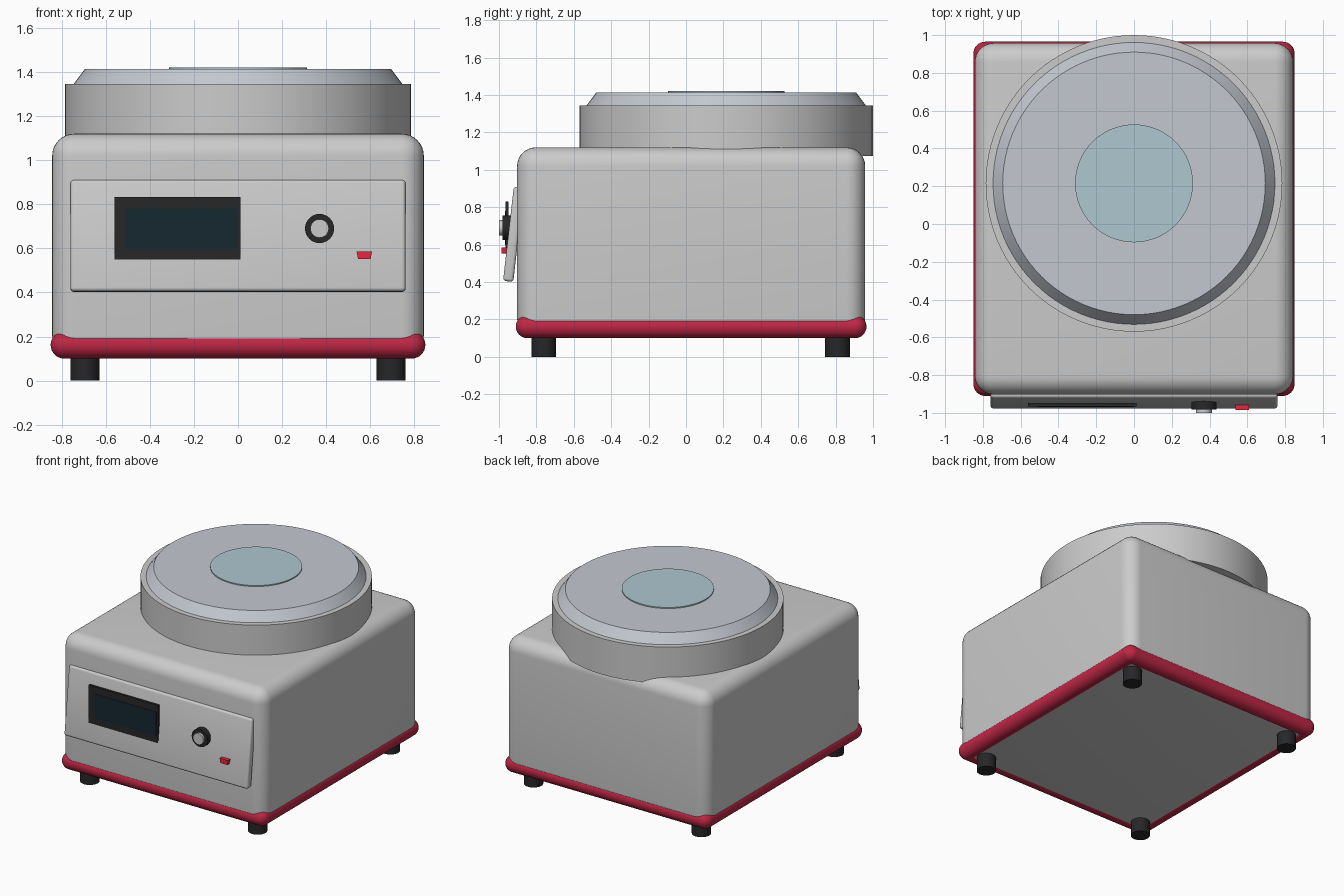
import bpy, bmesh, math
from mathutils import Vector, Matrix

if "Cube" in bpy.data.objects:
    bpy.data.objects.remove(bpy.data.objects["Cube"])

def mat(name, r, g, b):
    m = bpy.data.materials.new(name)
    m.diffuse_color = (r, g, b, 1)
    m.use_nodes = True
    m.node_tree.nodes["Principled BSDF"].inputs["Base Color"].default_value = m.diffuse_color
    return m

RED = mat("red", 0.52, 0.02, 0.06)
BLACK = mat("black", 0.02, 0.02, 0.022)
SCREEN = mat("screen", 0.008, 0.02, 0.03)
PALE = mat("pale_grey", 0.75, 0.76, 0.78)
LID = mat("lid_grey", 0.55, 0.58, 0.63)
GLASS = mat("glass", 0.42, 0.57, 0.63)
BUTTON = mat("button_red", 0.8, 0.02, 0.05)

def finish(bm, name, material=None):
    bmesh.ops.recalc_face_normals(bm, faces=bm.faces)
    me = bpy.data.meshes.new(name)
    bm.to_mesh(me)
    bm.free()
    ob = bpy.data.objects.new(name, me)
    bpy.context.collection.objects.link(ob)
    if material:
        me.materials.append(material)
    bpy.ops.object.select_all(action='DESELECT')
    ob.select_set(True)
    bpy.context.view_layer.objects.active = ob
    bpy.ops.object.shade_smooth_by_angle(angle=math.radians(30))
    return ob

def box(name, lo, hi, bevel=0, segs=4, material=None):
    """Box between two corners, with optional rounded edges; origin at its centre."""
    lo, hi = Vector(lo), Vector(hi)
    bm = bmesh.new()
    bmesh.ops.create_cube(bm, size=1, matrix=Matrix.Diagonal((hi - lo).to_4d()))
    if bevel:
        bmesh.ops.bevel(bm, geom=bm.edges[:], offset=bevel, segments=segs,
                        profile=0.5, affect='EDGES')
    ob = finish(bm, name, material)
    ob.location = (lo + hi) / 2
    return ob

def tube(name, a, b, r1, r2=None, segs=32, material=None):
    """Capped cylinder or cone from a to b."""
    a, b = Vector(a), Vector(b)
    d = b - a
    m = Matrix.Translation((a + b) / 2) @ d.to_track_quat('Z', 'Y').to_matrix().to_4x4()
    bm = bmesh.new()
    bmesh.ops.create_cone(bm, cap_ends=True, segments=segs, radius1=r1,
                          radius2=r1 if r2 is None else r2, depth=d.length, matrix=m)
    return finish(bm, name, material)

# rounded housing
box("housing", (-0.843, -0.903, 0.104), (0.843, 0.958, 1.12), 0.1, 8)

# red bumper rail around the bottom, with round corners
r, z = 0.062, 0.162
X, Y0, Y1 = 0.85 - r, -0.91 + r, 0.965 - r
corners = [(-X, Y0, z), (X, Y0, z), (X, Y1, z), (-X, Y1, z)]
for i, c in enumerate(corners):
    tube(f"bumper_rail_{i}", c, corners[(i + 1) % 4], r, material=RED)
    bm = bmesh.new()
    bmesh.ops.create_uvsphere(bm, u_segments=32, v_segments=16, radius=r,
                              matrix=Matrix.Translation(c))
    finish(bm, f"bumper_corner_{i}", RED)

# feet
for i, x in enumerate((-0.695, 0.695)):
    for j, y in enumerate((-0.76, 0.81)):
        tube(f"foot_{i}{j}", (x, y, 0), (x, y, 0.12), 0.066, material=BLACK)

# round lid: collar, bevelled cover, window
cy = 0.215
tube("lid_collar", (0, cy, 1.075), (0, cy, 1.345), 0.785, segs=96, material=PALE)
tube("lid_cover", (0, cy, 1.34), (0, cy, 1.413), 0.75, 0.695, segs=96, material=LID)
tube("lid_window", (0, cy, 1.40), (0, cy, 1.421), 0.312, segs=64, material=GLASS)

# tilted control panel
panel = box("control_panel", (-0.76, -0.948, 0.402), (0.76, -0.893, 0.91), 0.016, 4, PALE)
panel.location.y = -0.922
panel.rotation_euler.x = math.radians(-6.5)

# display frame and screen
box("display_frame", (-0.56, -0.966, 0.55), (0.012, -0.948, 0.832), material=BLACK)
box("display_screen", (-0.51, -0.969, 0.598), (0.0, -0.955, 0.78), material=SCREEN)

# knob and cap
tube("knob", (0.37, -0.93, 0.69), (0.37, -0.982, 0.69), 0.066, material=BLACK)
tube("knob_cap", (0.37, -0.97, 0.69), (0.37, -1.0, 0.69), 0.042, material=PALE)

# small red button, narrower towards the bottom
button = box("button", (0.538, -0.986, 0.552), (0.608, -0.95, 0.586), material=BUTTON)
for v in button.data.vertices:
    if v.co.z < 0:
        v.co.x *= 0.82
